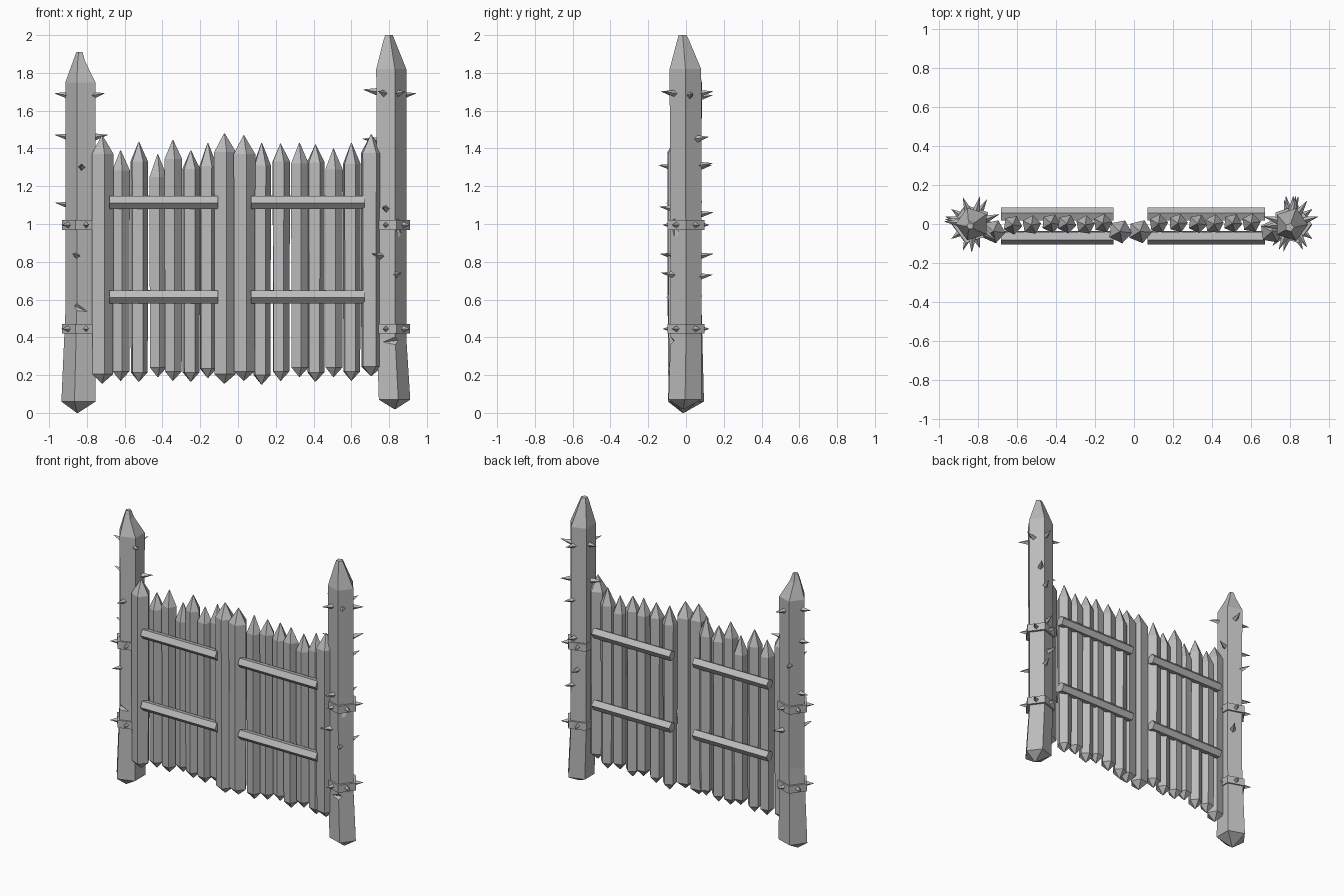
import bpy, bmesh, random
from math import radians, cos, sin, pi
from mathutils import Vector, Matrix

random.seed(4)
cube = bpy.data.objects.get("Cube")
if cube:
    bpy.data.objects.remove(cube, do_unlink=True)

grey = bpy.data.materials.new("weathered grey")
grey.use_nodes = True
grey.diffuse_color = (0.5, 0.5, 0.5, 1)
grey.node_tree.nodes["Principled BSDF"].inputs["Base Color"].default_value = (0.5, 0.5, 0.5, 1)


def finish(name, bm):
    bmesh.ops.recalc_face_normals(bm, faces=bm.faces)
    mesh = bpy.data.meshes.new(name)
    bm.to_mesh(mesh)
    bm.free()
    mesh.materials.append(grey)
    obj = bpy.data.objects.new(name, mesh)
    bpy.context.collection.objects.link(obj)
    return obj


def loft(bm, sections, phase=0.0, sides=5, matrix=Matrix()):
    """Skin polygon sections given as (height, x, y, radius)."""
    rings = []
    for z, cx, cy, r in sections:
        angles = [phase + 2 * pi * i / sides for i in range(sides)]
        rings.append([bm.verts.new(matrix @ Vector((cx + r * cos(a), cy + r * sin(a), z)))
                      for a in angles])
    for low, high in zip(rings, rings[1:]):
        for i in range(sides):
            j = (i + 1) % sides
            bm.faces.new((low[i], low[j], high[j], high[i]))
    bm.faces.new(rings[0][::-1])
    bm.faces.new(rings[-1])


def spike(bm, base, direction, radius, length):
    """Four-sided thorn standing on base."""
    turn = Vector(direction).to_track_quat('Z', 'Y').to_matrix().to_4x4()
    place = Matrix.Translation(base) @ turn
    loft(bm, [(0, 0, 0, radius), (length, 0, 0, 0.001)], sides=4, matrix=place)


def chip(obj, location, tilt, size):
    """Cut a wedge-shaped axe notch out of a post."""
    bm = bmesh.new()
    m = (Matrix.Translation(location) @ Matrix.Rotation(radians(tilt), 4, 'Y')
         @ Matrix.Rotation(pi / 4, 4, 'X') @ Matrix.Diagonal((0.3, size, size, 1)))
    bmesh.ops.create_cube(bm, size=1, matrix=m)
    cutter = finish("notch_cutter", bm)
    cutter.hide_render = True
    mod = obj.modifiers.new("notch", 'BOOLEAN')
    mod.operation = 'DIFFERENCE'
    mod.solver = 'EXACT'
    mod.object = cutter
    bpy.context.view_layer.objects.active = obj
    bpy.ops.object.modifier_apply(modifier=mod.name)
    bpy.data.objects.remove(cutter, do_unlink=True)


# Main posts: five-sided logs with a corner facing outwards
right_sections = [(0, -0.85, -0.015, 0.004), (0.06, -0.835, 0, 0.1), (0.58, -0.826, 0, 0.086),
                  (1.75, -0.826, 0, 0.088), (1.86, -0.838, -0.01, 0.036), (1.91, -0.838, -0.01, 0.018)]
left_sections = [(0.02, 0.83, -0.015, 0.004), (0.07, 0.82, -0.005, 0.092), (0.4, 0.805, 0, 0.086),
                 (1.82, 0.803, -0.003, 0.088), (1.97, 0.797, -0.015, 0.034), (2.0, 0.797, -0.018, 0.022)]
bm = bmesh.new()
loft(bm, right_sections, pi)
right_post = finish("right_post", bm)
bm = bmesh.new()
loft(bm, left_sections)
left_post = finish("left_post", bm)

# Axe notches
chip(right_post, (-0.84, -0.1, 0.555), 24, 0.05)
chip(left_post, (0.86, -0.09, 0.385), -6, 0.04)
chip(left_post, (0.885, -0.06, 0.9), 65, 0.03)
chip(left_post, (0.91, 0.0, 1.42), 90, 0.025)

# Iron bands with a stud on each face
for side, cx, phase in (("right", -0.83, pi), ("left", 0.808, 0)):
    for level, z in (("lower", 0.445), ("upper", 0.995)):
        bm = bmesh.new()
        loft(bm, [(z - 0.026, cx, 0, 0.102), (z + 0.026, cx, 0, 0.102)], phase)
        for i in range(5):
            a = phase + 2 * pi * (i + 0.5) / 5
            d = Vector((cos(a), sin(a), 0))
            spike(bm, Vector((cx, 0, z)) + d * 0.078, d, 0.018, 0.05)
        finish(f"{side}_{level}_band", bm)

# Thorns on the posts: (height, compass angle)
thorns = {
    "right": (-0.826, [(1.68, 175), (1.68, -35), (1.67, 75), (1.46, 170), (1.46, 20),
                       (1.3, -92), (1.3, 110), (0.83, -110), (0.83, 60), (1.1, 165)]),
    "left": (0.803, [(1.7, 165), (1.68, 15), (1.69, -115), (1.69, -55), (1.69, 80), (1.45, 55),
                     (1.44, 185), (1.31, 75), (1.08, -105), (1.05, 85), (0.83, 100),
                     (0.83, -130), (0.73, -65), (0.72, 75)]),
}
for side, (cx, spots) in thorns.items():
    bm = bmesh.new()
    for z, deg in spots:
        d = Vector((cos(radians(deg)), sin(radians(deg)), 0.15)).normalized()
        spike(bm, Vector((cx, 0, z - 0.01)) + d * 0.068, d, 0.02, 0.078)
    finish(f"{side}_post_thorns", bm)

# Sharpened stakes of both gate leaves: (x, top, bottom)
stakes = [(-0.72, 1.47, 0.155), (-0.622, 1.39, 0.17), (-0.525, 1.435, 0.165), (-0.425, 1.37, 0.19),
          (-0.345, 1.445, 0.17), (-0.25, 1.39, 0.165), (-0.16, 1.43, 0.185), (-0.072, 1.48, 0.155),
          (0.03, 1.47, 0.17), (0.125, 1.43, 0.15), (0.225, 1.425, 0.17), (0.325, 1.43, 0.19),
          (0.41, 1.42, 0.165), (0.505, 1.4, 0.19), (0.6, 1.43, 0.17), (0.705, 1.475, 0.195)]
for n, (x, top, bottom) in enumerate(stakes):
    big = n in (0, 7, 8, 15)
    r = 0.062 if big else 0.05
    y = -0.038 if big else random.uniform(-0.006, 0.006)
    shoulder = top - (0.1 if big else random.uniform(0.09, 0.13))
    bm = bmesh.new()
    loft(bm, [(bottom, x, y, 0.002), (bottom + 0.05, x, y, r * 0.95),
              (shoulder, x, y, r), (top, x, y, 0.002)], random.uniform(-0.2, 0.2))
    finish(f"stake_{n + 1}", bm)

# Cross rails on the front and back of each leaf
along_x = Matrix.Rotation(pi / 2, 4, 'Y')
for leaf, x0, x1 in (("right", -0.68, -0.105), ("left", 0.07, 0.67)):
    for level, z in (("lower", 0.615), ("upper", 1.115)):
        for face, y, phase in (("front", -0.068, -pi / 2), ("back", 0.05, pi / 2)):
            bm = bmesh.new()
            loft(bm, [(x0, -z, y, 0.036), (x1, -z, y, 0.036)], phase + 0.12, matrix=along_x)
            finish(f"{leaf}_{level}_{face}_rail", bm)
